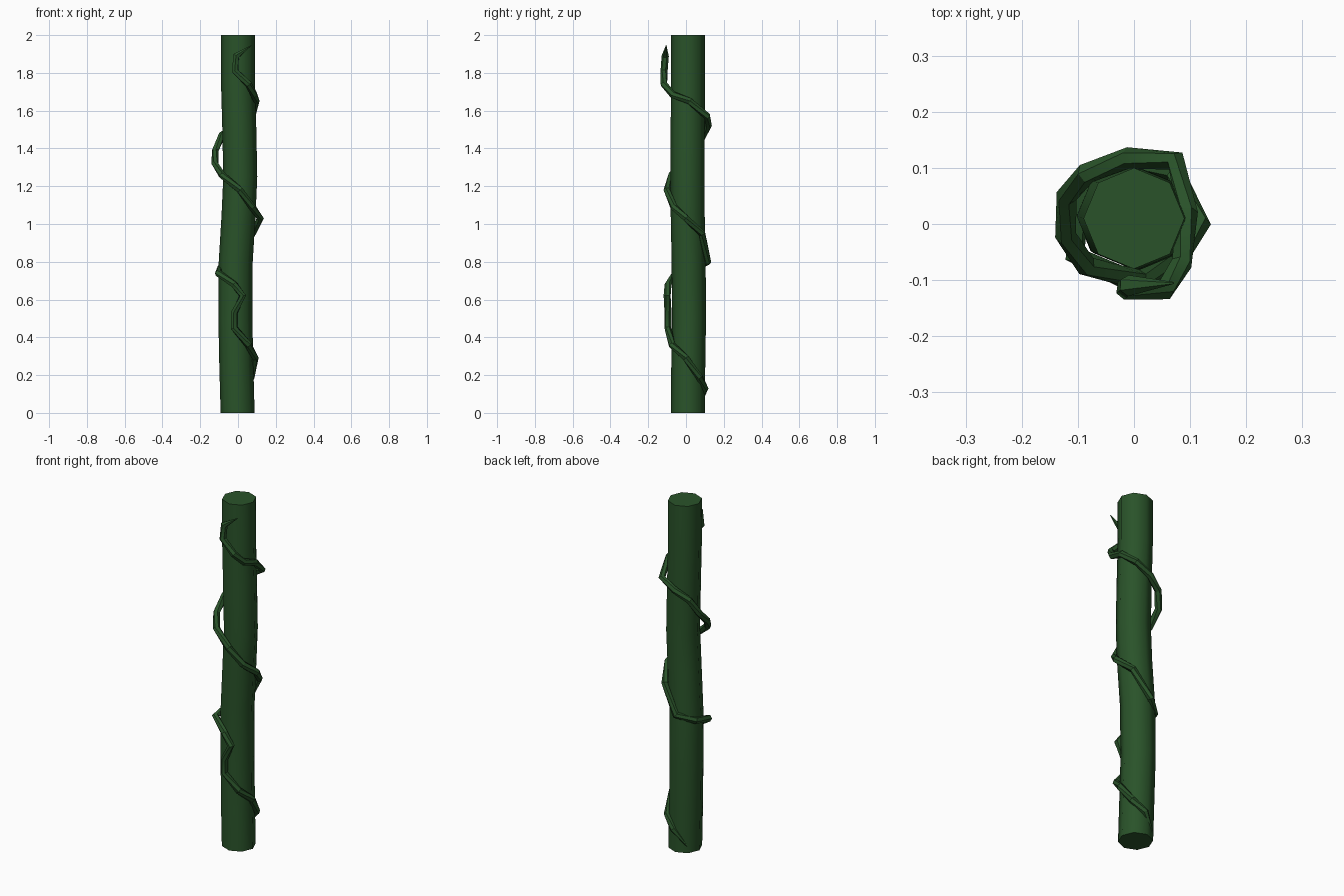
import bpy, bmesh, math
from mathutils import Vector

if "Cube" in bpy.data.objects:
    bpy.data.objects.remove(bpy.data.objects["Cube"])

green = bpy.data.materials.new("dark stem green")
green.diffuse_color = (0.0225, 0.086, 0.0225, 1)
green.use_nodes = True
green.node_tree.nodes["Principled BSDF"].inputs["Base Color"].default_value = green.diffuse_color


def sweep(name, path, radii, sides, ref, horizontal=False):
    """Sweep a regular polygon along a path; ref(p) gives the first corner's direction."""
    pts = [Vector(p) for p in path]
    bm = bmesh.new()
    rings = []
    for i, p in enumerate(pts):
        a = (p - pts[i - 1]).normalized() if i else Vector()
        b = (pts[i + 1] - p).normalized() if i < len(pts) - 1 else Vector()
        t = Vector((0, 0, 1)) if horizontal else (a + b).normalized()
        u = ref(p)
        u = (u - t * u.dot(t)).normalized()
        v = t.cross(u)
        rings.append([bm.verts.new(p + radii[i] * (math.cos(k) * u + math.sin(k) * v))
                      for k in (2 * math.pi * j / sides for j in range(sides))])
    for r, s in zip(rings, rings[1:]):
        for j in range(sides):
            k = (j + 1) % sides
            bm.faces.new((r[j], r[k], s[k], s[j]))
    bm.faces.new(rings[0][::-1])
    bm.faces.new(rings[-1])
    bmesh.ops.recalc_face_normals(bm, faces=bm.faces)
    me = bpy.data.meshes.new(name)
    bm.to_mesh(me)
    bm.free()
    me.materials.append(green)
    ob = bpy.data.objects.new(name, me)
    bpy.context.collection.objects.link(ob)
    return ob


# Main stem: eight-sided, gently swaying
stem_path = [(-0.002, 0.01, 0), (-0.009, 0.012, 0.25), (-0.014, 0.016, 0.5),
             (-0.012, 0.014, 0.8), (0.003, 0.009, 1.05), (0.012, 0.009, 1.25),
             (0.007, 0.009, 1.5), (0, 0.01, 1.75), (0, 0.01, 2)]
stem = sweep("main_stem", stem_path, [0.09] * len(stem_path), 8,
             lambda p: Vector((1, 0, 0)), True)

# Tendril: thin shoot winding clockwise up the stem, pointed at both ends
tendril_path = [
    (-0.06, 0.075, 0.04), (0.01, 0.1, 0.13), (0.07, 0.07, 0.19),
    (0.09, 0, 0.29), (0.055, -0.075, 0.36), (-0.02, -0.095, 0.45),
    (-0.02, -0.095, 0.53), (0.025, -0.1, 0.62), (-0.02, -0.095, 0.68),
    (-0.105, -0.055, 0.74), (-0.095, 0.05, 0.765), (-0.015, 0.115, 0.8),
    (0.075, 0.085, 0.95), (0.118, 0, 1.03), (0.075, -0.065, 1.09),
    (0.01, -0.1, 1.18), (-0.085, -0.075, 1.26), (-0.122, -0.02, 1.32),
    (-0.12, 0.05, 1.39), (-0.085, 0.09, 1.47), (-0.01, 0.118, 1.52),
    (0.075, 0.112, 1.57), (0.095, 0.02, 1.65), (0.085, -0.07, 1.685),
    (0.055, -0.117, 1.74), (-0.015, -0.116, 1.81), (-0.01, -0.11, 1.89),
    (0.07, -0.105, 1.945)]
radii = [0.004] + [0.019] * (len(tendril_path) - 2) + [0.002]
tendril = sweep("climbing_tendril", tendril_path, radii, 6,
                lambda p: Vector((p.x, p.y, 0)))

# Smooth round sides, crisp ends and kinks
for ob, angle in ((stem, 50), (tendril, 30)):
    bpy.ops.object.select_all(action='DESELECT')
    ob.select_set(True)
    bpy.context.view_layer.objects.active = ob
    bpy.ops.object.shade_smooth_by_angle(angle=math.radians(angle))
